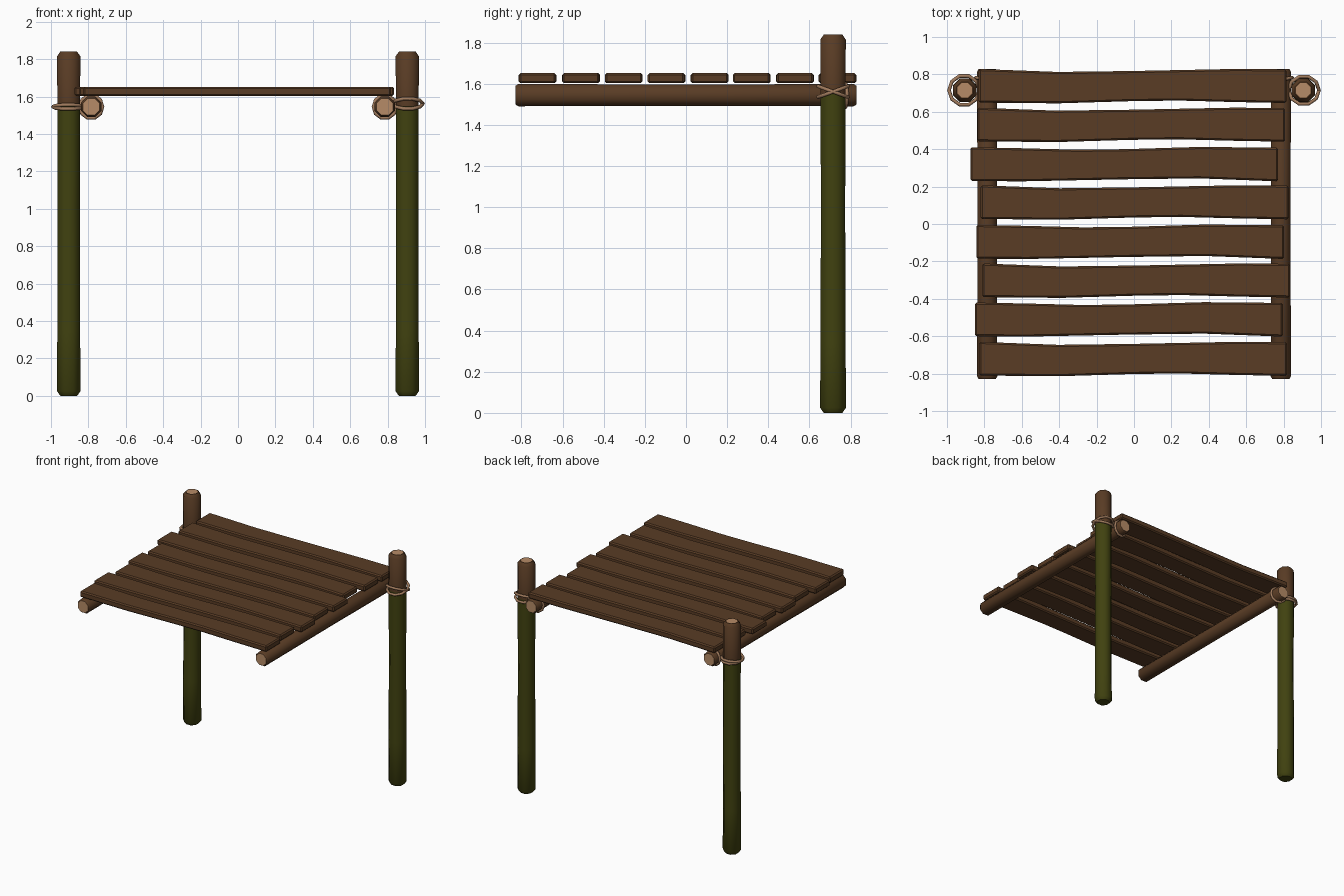
import bpy, bmesh, math
from mathutils import Matrix, Vector

if "Cube" in bpy.data.objects:
    bpy.data.objects.remove(bpy.data.objects["Cube"])


def material(name, rgb):
    m = bpy.data.materials.new(name)
    m.diffuse_color = (*rgb, 1)
    m.use_nodes = True
    m.node_tree.nodes["Principled BSDF"].inputs["Base Color"].default_value = m.diffuse_color
    return m


BARK = material("brown wood", (0.10, 0.045, 0.018))
MOSS = material("moss green", (0.052, 0.054, 0.005))
CUT = material("cut wood tan", (0.47, 0.26, 0.135))
ROPE = material("rope tan", (0.36, 0.20, 0.11))


def finish(name, bm, mats, angle=50):
    bmesh.ops.recalc_face_normals(bm, faces=bm.faces)
    me = bpy.data.meshes.new(name)
    bm.to_mesh(me)
    bm.free()
    for m in mats:
        me.materials.append(m)
    ob = bpy.data.objects.new(name, me)
    bpy.context.collection.objects.link(ob)
    bpy.ops.object.select_all(action='DESELECT')
    ob.select_set(True)
    bpy.context.view_layer.objects.active = ob
    bpy.ops.object.shade_smooth_by_angle(angle=math.radians(angle))
    return ob


def log(name, profile, matrix, mats, face_mat):
    """Eight-sided log from (height, radius) stations; face_mat(i) gives the band colour."""
    bm = bmesh.new()
    rings = []
    for z, r in profile:
        ring = []
        for k in range(8):
            a = math.radians(22.5 + 45 * k)
            c = r / math.cos(math.radians(22.5))
            ring.append(bm.verts.new(matrix @ Vector((c * math.cos(a), c * math.sin(a), z))))
        rings.append(ring)
    for i in range(len(rings) - 1):
        for k in range(8):
            j = (k + 1) % 8
            f = bm.faces.new((rings[i][k], rings[i][j], rings[i + 1][j], rings[i + 1][k]))
            f.material_index = face_mat(i)
    bm.faces.new(rings[0]).material_index = face_mat(-1)
    bm.faces.new(rings[-1]).material_index = face_mat(len(rings) - 1)
    return finish(name, bm, mats)


def rope_ring(name, centre, radius, rot, minor=0.010):
    bpy.ops.mesh.primitive_torus_add(major_segments=10, minor_segments=6, major_radius=radius,
                                     minor_radius=minor, location=centre, rotation=rot)
    ob = bpy.context.object
    ob.name = name
    ob.data.materials.append(ROPE)
    bpy.ops.object.shade_smooth_by_angle(angle=math.radians(65))


# Posts: mossy lower part, bare top, pale cut end
post = [(0, 0.045), (0.025, 0.063), (0.35, 0.061), (1.0, 0.059), (1.55, 0.061),
        (1.56, 0.061), (1.815, 0.062), (1.84, 0.045), (1.84, 0.038)]
# Beams under the deck, with pale cut ends
beam = [(-0.83, 0.045), (-0.815, 0.054), (0, 0.052), (0.815, 0.054), (0.83, 0.045)]

for side, s in (("left", -1), ("right", 1)):
    log(side + "_post", post, Matrix.Translation((s * 0.905, 0.715, 0)), [MOSS, BARK, CUT],
        lambda i: 0 if i < 4 else (2 if i == 8 else 1))
    log(side + "_beam", beam,
        Matrix.Translation((s * 0.785, 0, 1.545)) @ Matrix.Rotation(math.pi / 2, 4, 'X'),
        [BARK, CUT], lambda i: 1 if i in (-1, 4) else 0)

    # Rope lashing: two crossed turns on the post and one on the beam
    z = 1.562 if s > 0 else 1.545
    tilt = math.radians(20 if s > 0 else 8)
    for n, t in enumerate((tilt, -tilt)):
        rope_ring(f"{side}_post_rope_{n}", (s * 0.908, 0.715, z), 0.081, (t, 0, 0))
    rope_ring(side + "_beam_rope", (s * 0.785, 0.77, 1.545), 0.062,
              (math.radians(90), 0, math.radians(12 * s)))

# Deck planks: wavy sided, chamfered, shifted (x offset, y centre, flipped)
planks = [(-0.008, 0.737, 0), (-0.015, 0.53, 0), (-0.052, 0.32, 1), (0.003, 0.115, 0),
          (-0.02, -0.095, 1), (0.012, -0.303, 0), (-0.027, -0.51, 1), (-0.005, -0.722, 0)]
# (x, back edge, front edge)
stations = [(-0.823, 0.092, -0.088), (-0.4, 0.076, -0.092), (0.0, 0.081, -0.08),
            (0.25, 0.086, -0.077), (0.55, 0.092, -0.085), (0.823, 0.09, -0.09)]

for n, (dx, cy, flip) in enumerate(planks):
    bm = bmesh.new()
    rings = []
    f = -1 if flip else 1
    for x, back, front in stations:
        rings.append([bm.verts.new((f * x + dx, f * y + cy, z)) for y, z in
                      ((front, 1.603), (back, 1.603), (back, 1.652), (front, 1.652))])
    for a, b in zip(rings, rings[1:]):
        for k in range(4):
            j = (k + 1) % 4
            bm.faces.new((a[k], a[j], b[j], b[k]))
    bm.faces.new(rings[0])
    bm.faces.new(rings[-1])
    bmesh.ops.recalc_face_normals(bm, faces=bm.faces)
    sharp = [e for e in bm.edges if e.calc_face_angle(0) > 1]
    bmesh.ops.bevel(bm, geom=sharp, offset=0.009, segments=1, affect='EDGES')
    finish(f"deck_plank_{n + 1}", bm, [BARK], 30)
